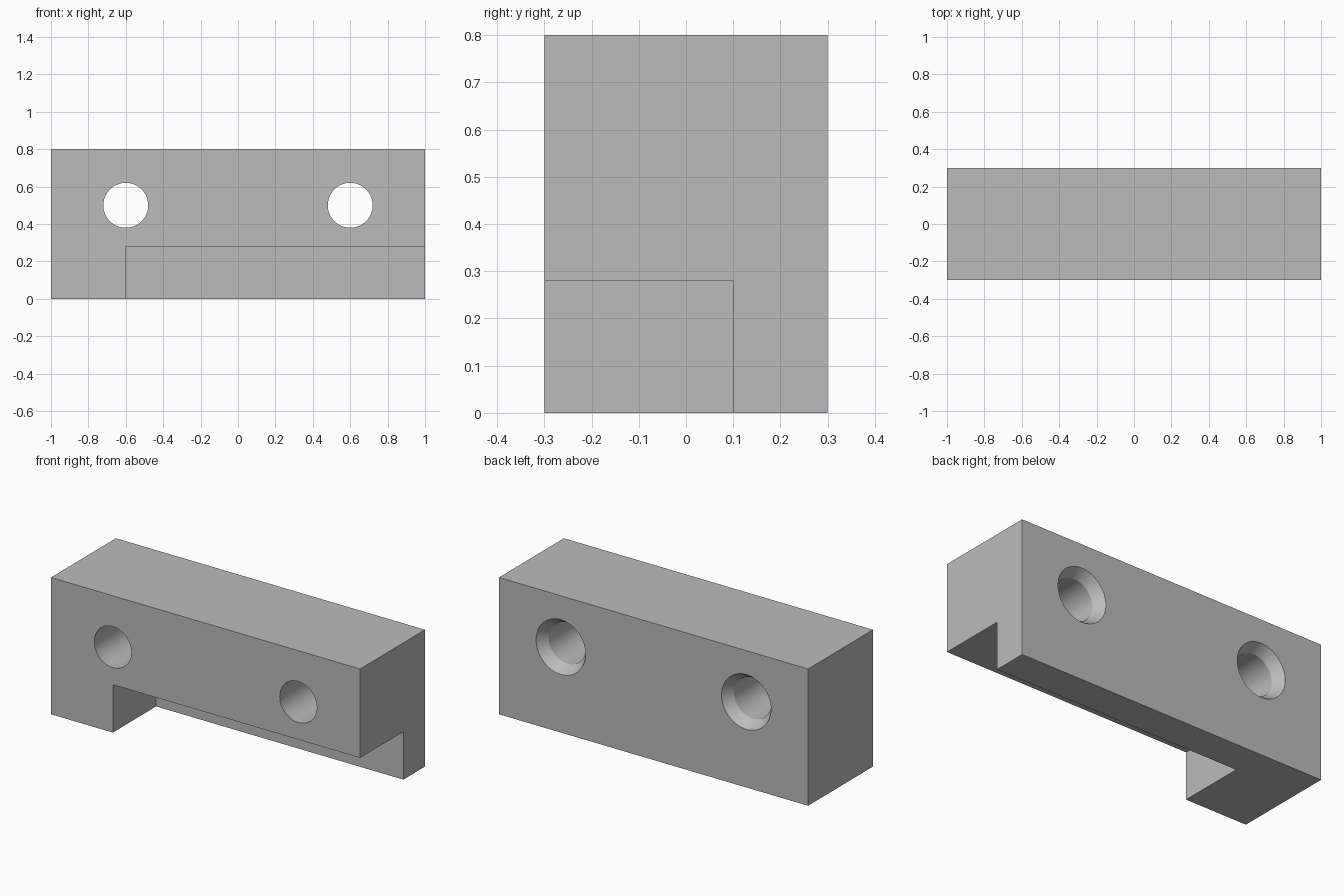
import bpy
import math

if "Cube" in bpy.data.objects:
    bpy.data.objects.remove(bpy.data.objects["Cube"], do_unlink=True)

# Single grey finish
GREY = (0.5, 0.5, 0.5, 1.0)
grey = bpy.data.materials.new("plain grey")
grey.use_nodes = True
grey.diffuse_color = GREY
grey.node_tree.nodes["Principled BSDF"].inputs["Base Color"].default_value = GREY


def box(name, low, high):
    """Axis-aligned box between two corners."""
    centre = [(a + b) / 2 for a, b in zip(low, high)]
    bpy.ops.mesh.primitive_cube_add(size=1, location=centre)
    ob = bpy.context.object
    ob.name = name
    ob.scale = [b - a for a, b in zip(low, high)]
    bpy.ops.object.transform_apply(location=True, rotation=True, scale=True)
    ob.data.materials.append(grey)
    return ob


def round_cutter(name, x, y0, r0, y1, r1):
    """Round cutter along y, radius r0 at y0 and r1 at y1."""
    bpy.ops.mesh.primitive_cone_add(
        vertices=64, radius1=r0, radius2=r1, depth=y1 - y0,
        location=(x, (y0 + y1) / 2, HOLE_Z), rotation=(-math.pi / 2, 0, 0))
    ob = bpy.context.object
    ob.name = name
    ob.data.materials.append(grey)
    return ob


def cut(target, cutter):
    """Subtract the cutter, then discard it."""
    mod = target.modifiers.new("cut", "BOOLEAN")
    mod.operation = "DIFFERENCE"
    mod.solver = "EXACT"
    mod.object = cutter
    bpy.context.view_layer.objects.active = target
    bpy.ops.object.modifier_apply(modifier=mod.name)
    bpy.data.objects.remove(cutter, do_unlink=True)


HOLE_Z, HOLE_R, SINK_R, SINK_DEPTH = 0.5, 0.12, 0.16, 0.06
BACK, OVER = 0.3, 0.1

# Main block
block = box("mounting_block", (-1, -BACK, 0), (1, BACK, 0.8))

# Notch under the front, open at the left end
cut(block, box("notch_cutter", (-0.6, -BACK - OVER, -OVER), (1 + OVER, 0.1, 0.28)))

# Two through holes, countersunk from the back
slope = (SINK_R - HOLE_R) / SINK_DEPTH
for x in (-0.6, 0.6):
    cut(block, round_cutter("hole_cutter", x, -BACK - OVER, HOLE_R, BACK + OVER, HOLE_R))
    cut(block, round_cutter("sink_cutter", x, BACK - SINK_DEPTH, HOLE_R,
                            BACK + OVER, SINK_R + slope * OVER))

# Smooth hole walls, crisp edges
bpy.ops.object.select_all(action="DESELECT")
block.select_set(True)
bpy.context.view_layer.objects.active = block
bpy.ops.object.shade_smooth_by_angle(angle=math.radians(25))
